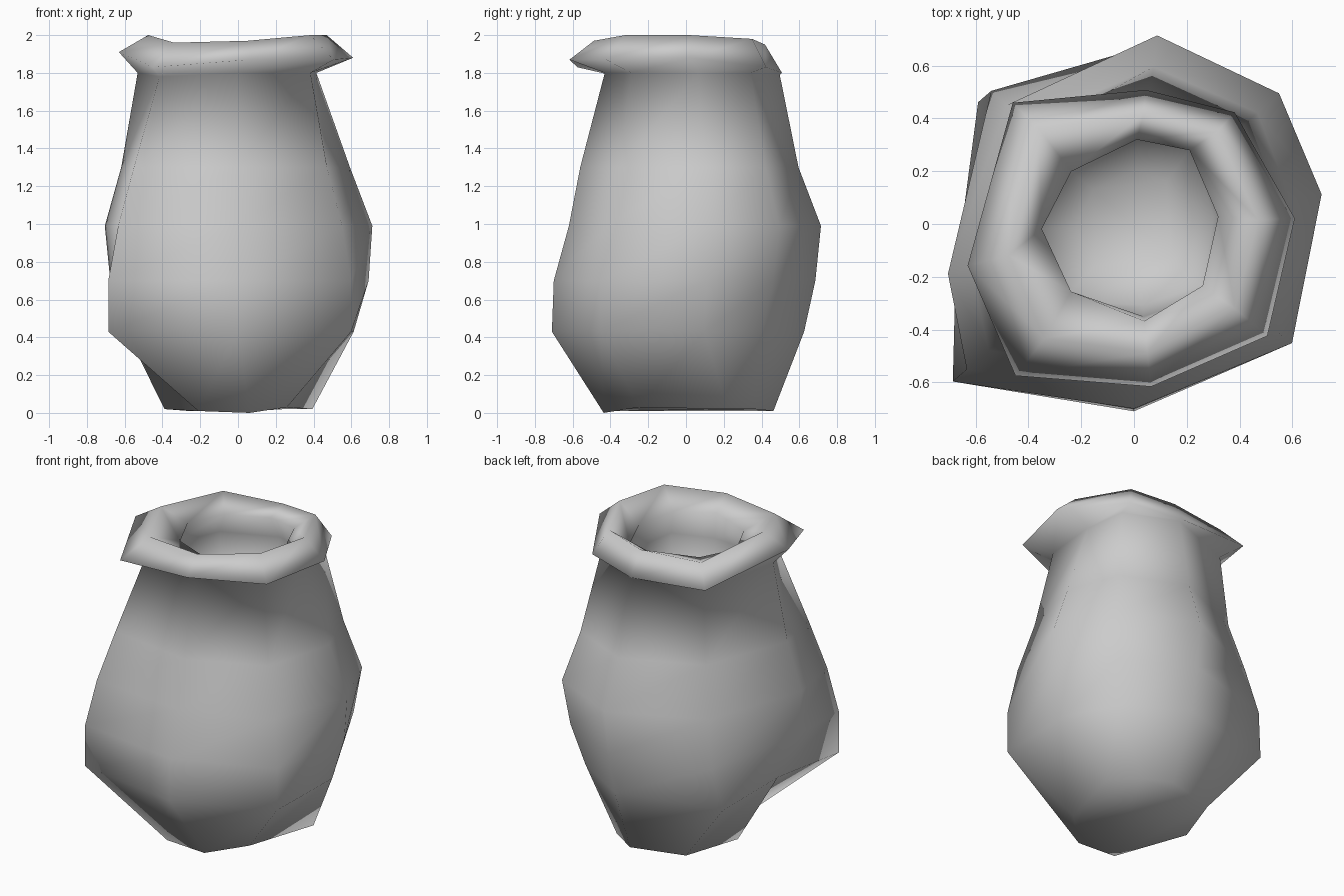
import bpy
import bmesh
from math import cos, sin, radians

# Remove the default object
default_cube = bpy.data.objects.get("Cube")
if default_cube:
    bpy.data.objects.remove(default_cube, do_unlink=True)

# One plain clay colour
clay = bpy.data.materials.new("clay_grey")
clay.use_nodes = True
colour = (0.6, 0.6, 0.6, 1.0)
clay.diffuse_color = colour
clay.node_tree.nodes["Principled BSDF"].inputs["Base Color"].default_value = colour

# Directions of the eight uneven sides, in degrees, from the left side round the back
BASE_ANGLES = (29, 56, 80, 125, 177, 244, 278, 316)
HIP_ANGLES = (9, 42, 83, 142, 190, 221, 270, 323)
BODY_ANGLES = (9, 42, 83, 137, 195, 221, 270, 323)
LIP_ANGLES = (2, 48, 85, 135, 194, 232, 276, 320)
HOLE_ANGLES = (5, 53, 88, 140, 183, 227, 276, 318)


def ring(bm, angles, radii, heights, scale=1.0):
    """Add one loop of vertices; radii and heights are in hundredths."""
    if not isinstance(heights, tuple):
        heights = (heights,) * len(angles)
    return [
        bm.verts.new((cos(radians(a)) * r * scale / 100,
                      sin(radians(a)) * r * scale / 100,
                      h / 100))
        for a, r, h in zip(angles, radii, heights)
    ]


def bridge(bm, loops):
    """Join neighbouring loops with quads."""
    for low, high in zip(loops, loops[1:]):
        for i in range(len(low)):
            j = (i + 1) % len(low)
            bm.faces.new((low[i], low[j], high[j], high[i]))


def finish(bm, name):
    """Turn the mesh into a smooth-shaded object."""
    bmesh.ops.recalc_face_normals(bm, faces=bm.faces)
    for face in bm.faces:
        face.smooth = True
    mesh = bpy.data.meshes.new(name)
    bm.to_mesh(mesh)
    bm.free()
    mesh.materials.append(clay)
    obj = bpy.data.objects.new(name, mesh)
    bpy.context.collection.objects.link(obj)
    return obj


# Body profile: height, then the radius in each direction
NECK = (42, 51, 50, 51, 55, 55, 43, 48)
BODY = (
    (70, (70, 69, 69, 74, 70, 91, 70, 75)),
    (99, (72, 74, 72, 66, 73, 84, 62, 69)),
    (130, (60, 63, 60, 56, 64, 73, 56, 59)),
    ((180, 180, 179, 177, 180, 178, 180, 180), NECK),
)

# Vase: twisted foot, outer wall, rolled lip and hollow bowl in one continuous skin
bm = bmesh.new()
foot = ring(bm, BASE_ANGLES, (45, 44, 47, 45, 39, 48, 44, 36),
            (2, 2, 1, 1, 2, 1, 0, 3))
hip = ring(bm, HIP_ANGLES, (62, 60, 63, 75, 60, 91, 71, 75), 43)
outer = [ring(bm, BODY_ANGLES, radii, z) for z, radii in BODY]

lip_under = ring(bm, LIP_ANGLES, (61, 57, 51, 65, 65, 73, 62, 66),
                 (188, 183, 180, 183, 191, 183, 187, 187))
lip_top = ring(bm, LIP_ANGLES, (47, 47, 42, 51, 49, 55, 49, 50),
               (200, 198, 195, 195, 200, 196, 197, 200))
lip_hole = ring(bm, HOLE_ANGLES, (32, 35, 32, 31, 35, 35, 37, 35), 189)

# Inside: undercut below the lip, closing to a rounded floor
bowl = [ring(bm, HOLE_ANGLES, NECK, z, scale)
        for z, scale in ((173, 0.82), (152, 0.72), (138, 0.4))]

bridge(bm, [foot, hip] + outer + [lip_under, lip_top, lip_hole] + bowl)
bm.faces.new(foot)
bm.faces.new(bowl[-1])

# Pinched creases either side of the foot
for low, high in ((foot[5], hip[4]), (foot[7], hip[0])):
    bmesh.ops.connect_verts(bm, verts=[low, high])
finish(bm, "vase")
